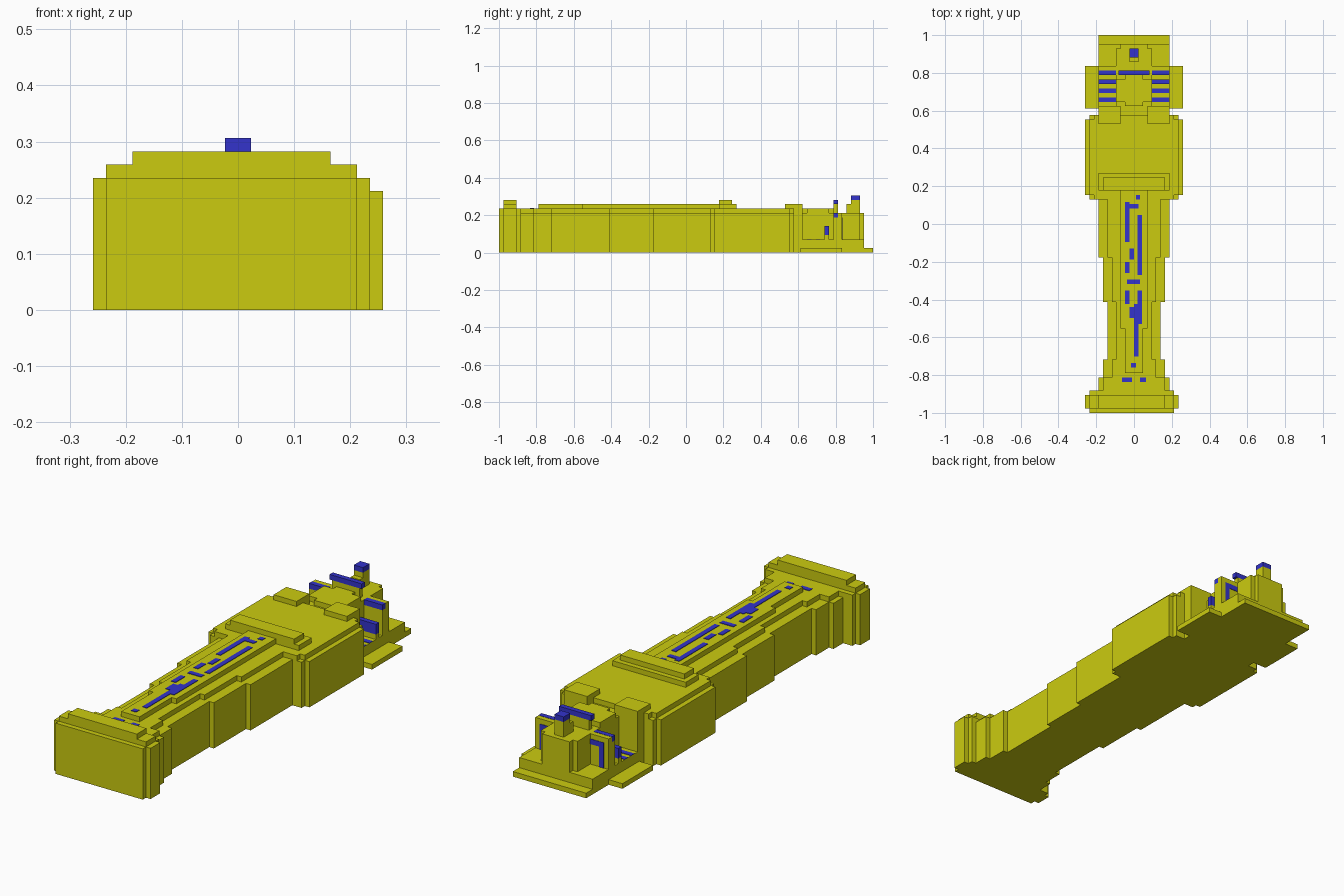
import bpy, bmesh

old = bpy.data.objects.get("Cube")
if old:
    bpy.data.objects.remove(old, do_unlink=True)

U = 2 / 85          # one block; x is centred, y counts blocks from the front end


def material(name, rgb):
    m = bpy.data.materials.new(name)
    m.use_nodes = True
    col = (*rgb, 1)
    m.diffuse_color = col
    m.node_tree.nodes["Principled BSDF"].inputs["Base Color"].default_value = col
    return m


YELLOW = material("olive yellow", (0.6, 0.6, 0.005))
BLUE = material("deep blue", (0.033, 0.033, 0.6))


def part(name, boxes, mat=YELLOW, mirror=False):
    """Object made of boxes (x0, x1, y0, y1, z0, z1) in blocks."""
    bm = bmesh.new()
    todo = list(boxes)
    if mirror:
        todo += [(-b[1], -b[0], *b[2:]) for b in boxes]
    for x0, x1, y0, y1, z0, z1 in todo:
        for v in bmesh.ops.create_cube(bm, size=1)["verts"]:
            v.co.x = (x1 if v.co.x > 0 else x0) * U
            v.co.y = ((y1 if v.co.y > 0 else y0) - 42.5) * U
            v.co.z = (z1 if v.co.z > 0 else z0) * U
    me = bpy.data.meshes.new(name)
    bm.to_mesh(me)
    bm.free()
    me.materials.append(mat)
    ob = bpy.data.objects.new(name, me)
    bpy.context.collection.objects.link(ob)
    return ob


# Stepped end cap of the handle
part("end_cap", [
    (-10, 9, 0, 1, 0, 10),
    (-11, 10, 1, 4, 0, 10),
    (-10, 9, 1, 4, 10, 11),
    (-8, 7, 1, 4, 11, 12),
    (-10, 9, 4, 5, 0, 10),
    (-8, 8, 5, 8, 0, 9),
    (-7, 7, 5, 8, 9, 10),
])

# Handle sections: outer wall plus an inset upper layer
sections = [(8, 12, 7), (12, 25, 6), (25, 35, 7), (35, 48, 8)]
part("handle", [(-w, w, a, b, 0, 9) for a, b, w in sections])
part("handle_top", [(2 - w, w - 2, a, b, 9, 10) for a, b, w in sections])
part("handle_strip", [(-2, 2, 9, 19, 10, 11), (-3, 3, 19, 51, 10, 11)])

# Inlaid dashes on the strip
dashes = [(-2, -1, 38.5, 47.5), (-1, 1, 46, 47), (0.4, 1.4, 48, 49),
          (0.8, 1.8, 31, 44.5), (-1, 0, 34.5, 37), (-2, -1, 31.5, 34),
          (-1.6, 1.4, 29, 30), (-2, -1, 24.5, 27.5), (-1, 0, 21.3, 23.8),
          (0.8, 1.8, 20, 27.5), (0, 1, 12.7, 24.5), (-0.7, 0.4, 10.2, 11.2)]
part("strip_dashes", [(*d, 10.9, 11.1) for d in dashes], BLUE)
part("end_dashes", [(-2.7, -0.5, 7, 8, 9.9, 10.1), (1.3, 2.7, 7, 8, 9.9, 10.1)], BLUE)

# Wide head body with notched corners
part("head_body", [
    (-10, 10, 48, 67, 0, 9),
    (-11, 11, 49, 66, 0, 9),
    (-10, 10, 49, 66, 9, 10),
    (-9, 9, 48, 67, 9, 10),
])
part("head_crossbar", [(-8, 8, 50, 54, 10, 11), (-7, 7, 50, 53, 11, 12)])
part("rear_shoulder", [(3, 8, 65, 69, 0, 11)], mirror=True)

# Low plates and the rear step
part("base_plate", [(-11, 11, 68.5, 78, 0, 1), (-8, 8, 66, 85, 0, 1)])
part("rear_step", [(-8, 8, 67, 83, 1, 3)])

# Centre column with a cap slab
part("centre_column", [
    (-4, 4, 67, 78, 3, 9),
    (-4, 4, 70, 75, 9, 10),
    (-2, 2, 69, 76, 9, 10),
    (-3, 3, 76, 77, 9, 11),
])
part("top_bar", [(-3.5, 3.5, 76, 77, 11, 12)], BLUE)

# Side fins with blue edges
part("tall_fin", [(4, 8, 76, 77, 3, 8), (4, 8, 77, 78, 3, 9)], mirror=True)
part("tall_fin_edge", [(4, 8, 76, 77, 8, 9.05)], BLUE, True)
part("short_fin", [(4, 8, 74, 75, 3, 4)], mirror=True)
part("short_fin_edge", [(4, 8, 74, 75, 4, 6)], BLUE, True)
part("floor_stripes", [(4, 8, a, a + 1, 2.9, 3.1) for a in (70, 72)], BLUE, True)
part("fin_back_stripe", [(4, 7, 77.9, 78.1, 7, 8), (6, 7, 77.9, 78.1, 3, 7)], BLUE, True)

# Rear block, post and button
part("rear_block", [(-4, 4, 78, 82, 3, 9), (-3, 3, 82, 83, 3, 9)])
part("button_post", [(-1, 1, 79, 82, 9, 11), (-1, 1, 80, 82, 11, 12)])
part("button", [(-1, 1, 80, 82, 12, 13)], BLUE)
